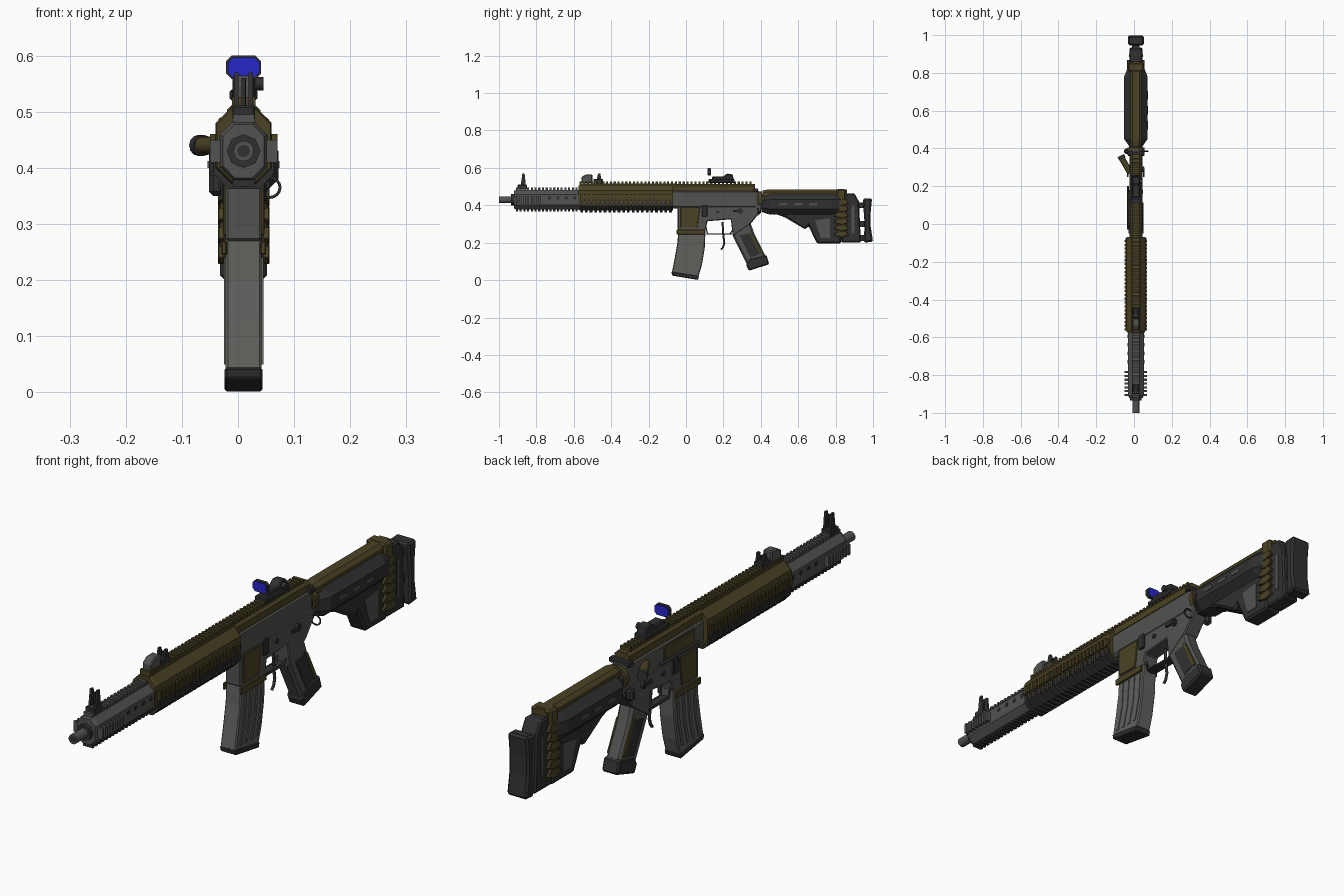
import bpy, bmesh, math
from mathutils import Matrix, Vector

cube = bpy.data.objects.get("Cube")
if cube:
    bpy.data.objects.remove(cube)

AX = .01    # side offset of the long axis
BORE = .43  # height of the long axis


def material(name, r, g, b):
    m = bpy.data.materials.new(name)
    m.use_nodes = True
    m.diffuse_color = (r, g, b, 1)
    node = next(n for n in m.node_tree.nodes if n.type == 'BSDF_PRINCIPLED')
    node.inputs["Base Color"].default_value = (r, g, b, 1)
    node.inputs["Roughness"].default_value = .7
    return m


gray = material("gunmetal gray", .085, .085, .08)
light = material("magazine gray", .115, .115, .108)
dark = material("charcoal", .03, .03, .03)
olive = material("olive brown", .07, .055, .018)
blue = material("lens blue", .02, .02, .6)


def build(name, mat, bm, bevel=0, smooth=False):
    bmesh.ops.recalc_face_normals(bm, faces=bm.faces)
    mesh = bpy.data.meshes.new(name)
    if smooth:
        for f in bm.faces:
            f.smooth = len(f.verts) == 4
    bm.to_mesh(mesh)
    bm.free()
    mesh.materials.append(mat)
    ob = bpy.data.objects.new(name, mesh)
    bpy.context.scene.collection.objects.link(ob)
    if bevel:
        mod = ob.modifiers.new("chamfer", 'BEVEL')
        mod.width, mod.segments = bevel, 1
        mod.limit_method = 'ANGLE'
    return ob


def add_box(bm, x, y, z):
    size = [b - a for a, b in (x, y, z)]
    mid = [(a + b) / 2 for a, b in (x, y, z)]
    bmesh.ops.create_cube(bm, size=1, matrix=Matrix.Translation(mid) @ Matrix.Diagonal((*size, 1)))


def box(name, mat, half, y, z, x=AX, bevel=0):
    bm = bmesh.new()
    add_box(bm, (x - half, x + half), y, z)
    return build(name, mat, bm, bevel)


def skin(bm, rings):
    rows = [[bm.verts.new(p) for p in ring] for ring in rings]
    for a, b in zip(rows, rows[1:]):
        for i in range(len(a)):
            j = (i + 1) % len(a)
            bm.faces.new((a[i], a[j], b[j], b[i]))
    bm.faces.new(rows[0])
    bm.faces.new(rows[-1])


def plate(name, mat, outline, half, x=AX, bevel=.004):
    """Side outline (y, z) given thickness across the model."""
    bm = bmesh.new()
    skin(bm, [[(x + s, y, z) for y, z in outline] for s in (-half, half)])
    return build(name, mat, bm, bevel)


def add_loft(bm, section, stations, zc):
    skin(bm, [[(AX + x * sx, y, zc + z * sz) for x, z in section] for y, sx, sz in stations])


def loft(name, mat, section, stations, zc=BORE, bevel=0):
    bm = bmesh.new()
    add_loft(bm, section, stations, zc)
    return build(name, mat, bm, bevel)


def octagon(w, h, c):
    return [(-w, c - h), (c - w, -h), (w - c, -h), (w, c - h),
            (w, h - c), (w - c, h), (c - w, h), (-w, h - c)]


def rod(name, mat, a, b, r, sides=20, r2=None):
    a, b = Vector(a), Vector(b)
    bm = bmesh.new()
    turn = (b - a).to_track_quat('Z', 'Y').to_matrix().to_4x4()
    bmesh.ops.create_cone(bm, cap_ends=True, segments=sides, radius1=r, radius2=r2 or r,
                          depth=(b - a).length, matrix=Matrix.Translation((a + b) / 2) @ turn)
    return build(name, mat, bm, smooth=True)


def teeth(name, mat, y, count, x, z):
    bm = bmesh.new()
    step = (y[1] - y[0]) / count
    for i in range(count):
        add_box(bm, x, (y[0] + i * step, y[0] + (i + .55) * step), z)
    return build(name, mat, bm)


def tube(name, mat, points, r):
    cu = bpy.data.curves.new(name, 'CURVE')
    cu.dimensions, cu.bevel_depth, cu.bevel_resolution = '3D', r, 1
    cu.use_fill_caps = True
    sp = cu.splines.new('POLY')
    sp.points.add(len(points) - 1)
    for p, co in zip(sp.points, points):
        p.co = (*co, 1)
    cu.materials.append(mat)
    ob = bpy.data.objects.new(name, cu)
    bpy.context.scene.collection.objects.link(ob)


SIDES = (("right", -1), ("left", 1))

# Barrel and front handguard
rod("barrel", gray, (AX, -1, BORE), (AX, -.5, BORE), .018)
rod("barrel_bore", dark, (AX, -1.001, BORE), (AX, -.99, BORE), .011)
rod("barrel_collar", dark, (AX, -.935, BORE), (AX, -.9, BORE), .03, 8)
loft("front_handguard", gray, octagon(.043, .053, .024), [(-.92, .85, .9), (-.905, 1, 1), (-.56, 1, 1)])
teeth("front_top_rail", gray, (-.91, -.57), 17, (AX - .019, AX + .019), (.48, .495))
teeth("front_bottom_rail", dark, (-.91, -.57), 17, (AX - .02, AX + .02), (.367, .38))
for side, s in SIDES:
    x = sorted((AX + s * .04, AX + s * .06))
    teeth(side + "_front_rail", gray, (-.91, -.77), 7, x, (.41, .45))
    for i in range(4):
        y = -.73 + i * .045
        rod(f"{side}_vent_{i}", dark, (AX + s * .04, y, .44), (AX + s * .045, y, .44), .009, 12)

# Main handguard with ribs and rails
loft("main_handguard", olive, octagon(.05, .068, .028), [(-.575, .95, .95), (-.565, 1, 1), (-.07, 1, 1)], .44)
box("main_top_rail", olive, .02, (-.57, -.06), (.5, .517))
teeth("main_top_rail_teeth", olive, (-.57, -.06), 25, (AX - .021, AX + .021), (.515, .526))
bm = bmesh.new()
rib = [(-.054, .025), (.054, .025), (.054, -.005), (.028, -.033), (-.028, -.033), (-.054, -.005)]
for i in range(20):
    y = -.565 + i * .025
    add_loft(bm, rib, [(y, 1, 1), (y + .014, 1, 1)], .395)
build("lower_ribs", dark, bm)
for side, s in SIDES:
    x = sorted((AX + s * .045, AX + s * .06))
    teeth(side + "_main_rail", olive, (-.565, -.075), 24, x, (.425, .46))
    box(side + "_main_rail_bar", olive, .004, (-.565, -.075), (.43, .455), AX + s * .052)

# Receiver
loft("upper_receiver", gray, octagon(.034, .05, .012), [(-.075, 1, 1), (.37, 1, 1), (.39, .8, .9)], .432)
loft("upper_receiver_cover", olive, octagon(.03, .025, .012), [(-.07, 1, 1), (.37, 1, 1)], .49)
teeth("receiver_rail", olive, (-.06, .36), 20, (AX - .021, AX + .021), (.505, .526))
plate("lower_receiver", gray, [(-.045, .41), (-.045, .27), (.105, .27), (.115, .315), (.24, .325),
                               (.25, .235), (.35, .305), (.4, .37), (.41, .41)], .032)
for side, s in SIDES:
    plate(side + "_magwell_panel", olive, [(-.03, .39), (-.03, .28), (.06, .28), (.075, .39)], .004, AX + s * .033, .002)
    box(side + "_bolt_catch", dark, .006, (.085, .115), (.34, .4), AX + s * .035, .003)
    rod(side + "_pivot_pin", dark, (AX + s * .03, .17, .365), (AX + s * .037, .17, .365), .009, 12)
    rod(side + "_selector", dark, (AX + s * .03, .29, .37), (AX + s * .042, .29, .37), .014, 12)
    box(side + "_selector_lever", dark, .004, (.25, .3), (.364, .376), AX + s * .042)
    plate(side + "_magwell_flare", olive, [(-.05, .27), (.1, .27), (.1, .245), (-.05, .245)], .005, AX + s * .035, .002)
box("port_cover", olive, .004, (-.01, .17), (.415, .465), AX - .036, .002)
rod("port_hinge", dark, (AX - .042, -.03, .412), (AX - .042, .2, .412), .005, 8)
rod("forward_assist", olive, (AX - .03, .27, .44), (-.068, .355, .44), .016, 12)
rod("forward_assist_cap", dark, (-.062, .345, .44), (-.07, .362, .44), .019, 12)
box("charging_handle", dark, .045, (.36, .385), (.47, .49), AX, .004)

# Magazine with side ribs
plate("magazine", light, [(-.04, .28), (.105, .28), (.1, .17), (.085, .08), (.066, .018),
                          (-.076, .04), (-.06, .12), (-.046, .2)], .032)
plate("magazine_base", dark, [(-.078, .045), (.07, .022), (.064, .001), (-.074, .024)], .034)
for side, s in SIDES:
    for i in range(4):
        y = -.022 + i * .033
        plate(f"{side}_magazine_rib_{i}", light,
              [(y, .24), (y + .012, .24), (y + .004, .14), (y - .018, .05), (y - .03, .05), (y - .008, .14)],
              .003, AX + s * .032, 0)

# Trigger and guard
tube("trigger", dark, [(AX, .195, .31), (AX, .2, .235), (AX, .205, .2), (AX, .198, .175), (AX, .187, .163)], .006)
for side, s in SIDES:
    x = AX + s * .018
    tube(side + "_trigger_guard", dark, [(x, .105, .29), (x, .115, .247), (x, .235, .247), (x, .26, .28)], .004)
box("trigger_guard_bar", dark, .014, (.11, .245), (.243, .25))

# Grip
plate("grip", gray, [(.25, .32), (.34, .32), (.365, .25), (.43, .12), (.34, .075), (.325, .085), (.25, .235)], .03, AX, .01)
plate("grip_cap", dark, [(.34, .115), (.43, .135), (.445, .085), (.335, .05), (.32, .085)], .033, AX, .006)
for side, s in SIDES:
    plate(side + "_grip_panel", dark, [(.285, .24), (.34, .25), (.4, .14), (.345, .12)], .003, AX + s * .03, 0)
    plate(side + "_grip_strip", olive, [(.335, .26), (.355, .25), (.41, .14), (.395, .135)], .003, AX + s * .031, 0)

# Stock
rod("buffer_tube", dark, (AX, .38, .425), (AX, .5, .425), .036)
rod("buffer_ring", olive, (AX, .385, .43), (AX, .405, .43), .045, 12)
loft("stock_body", dark, octagon(.062, .055, .03),
     [(.405, .5, .75), (.45, 1, 1), (.78, 1, 1), (.825, .72, 1)], .405)
loft("stock_cheek_rest", olive, octagon(.032, .027, .014), [(.41, .8, .8), (.44, 1, 1), (.86, 1, 1)], .458)
plate("stock_lower", dark, [(.46, .36), (.53, .335), (.64, .27), (.655, .29), (.7, .195), (.83, .195), (.83, .37)], .034, AX, .008)
for side, s in SIDES:
    plate(side + "_stock_panel", gray, [(.69, .32), (.72, .225), (.77, .225), (.77, .33)], .003, AX + s * .033, 0)
    teeth(side + "_stock_vents", gray, (.5, .74), 3, sorted((AX + s * .06, AX + s * .064)), (.4, .412))
    for i in range(6):
        z = .24 + i * .034
        plate(f"{side}_stock_ridge_{i}", olive, [(.79, z), (.835, z - .012), (.87, z), (.855, z + .024), (.81, z + .02)],
              .006, AX + s * .04, .002)
box("stock_band", olive, .042, (.805, .855), (.235, .487), AX, .008)
plate("stock_rear_frame", dark, [(.83, .46), (.9, .465), (.925, .42), (.935, .2), (.83, .2)], .034, AX, .006)
for side, s in SIDES:
    box(side + "_rear_slot", gray, .003, (.885, .9), (.25, .4), AX + s * .034)
for i, z in enumerate((.225, .3, .4)):
    box(f"butt_rod_{i}", dark, .02, (.92, .96), (z - .015, z + .015))
plate("butt_pad", dark, [(.945, .435), (.995, .438), (.987, .36), (.987, .29), (1, .205), (.95, .2), (.955, .3)], .042, AX, .008)

# Folding sights
for name, y in (("front_sight", -.87), ("rear_sight", -.465)):
    z = .495 if y < -.6 else .525
    box(name + "_base", dark, .02, (y - .03, y + .02), (z - .01, z + .016), AX, .003)
    for side, s in SIDES:
        plate(f"{name}_{side}_ear", dark, [(y - .015, z), (y + .015, z), (y + .007, .57), (y - .005, .57)],
              .004, AX + s * .013, 0)
    rod(name + "_post", dark, (AX, y, z), (AX, y, .56), .004, 8)
plate("rear_sight_block", gray, [(-.56, .52), (-.5, .52), (-.5, .565), (-.535, .565), (-.56, .55)], .018)

# Reflex optic
box("optic_base", dark, .025, (.12, .26), (.52, .54), AX, .004)
plate("optic_body", dark, [(.14, .535), (.255, .535), (.25, .565), (.22, .57), (.2, .555), (.14, .555)], .02)
loft("optic_hood", dark, octagon(.031, .021, .01), [(.117, 1, 1), (.13, 1, 1)], .579)
loft("optic_lens", blue, octagon(.028, .018, .009), [(.114, 1, 1), (.133, 1, 1)], .579)
rod("optic_knob", dark, (AX, .225, .55), (AX + .035, .225, .55), .012, 12)

# Sling loop and opposite lug
ring = [(.055 + .02 * math.cos(t * math.pi / 8), .385, .365 + .018 * math.sin(t * math.pi / 8)) for t in range(17)]
tube("sling_loop", dark, ring, .003)
box("sling_lug", dark, .014, (.37, .4), (.35, .395), -.038, .008)
